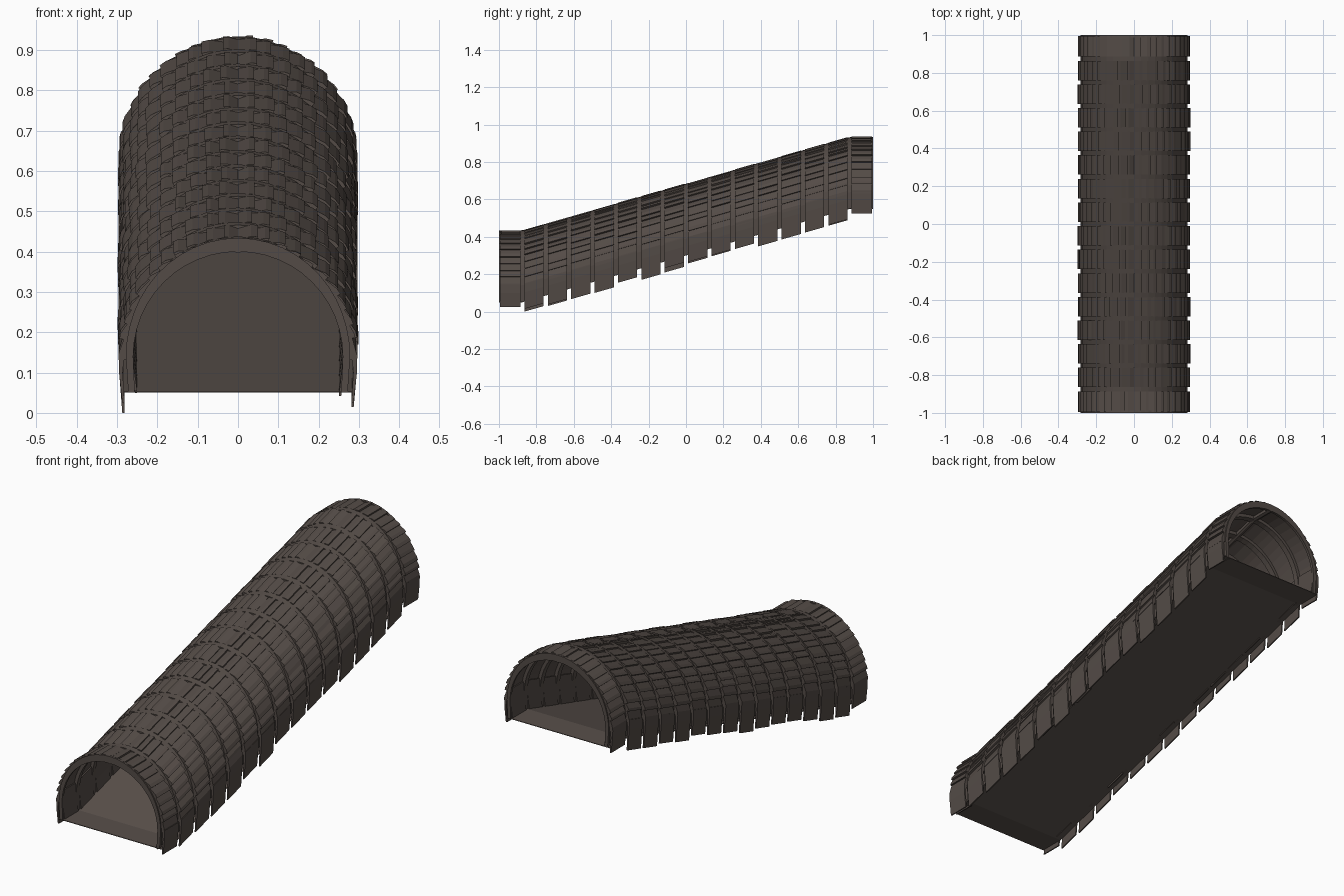
import bpy, bmesh, math, random

if "Cube" in bpy.data.objects:
    bpy.data.objects.remove(bpy.data.objects["Cube"])

random.seed(4)
ZC = 0.14            # height of the arch centre above the path
N = 16               # roof bays along the slope
BAY = 2.0 / N
GAP = 0.011          # half the gap between neighbouring bays


def material(name, rgb):
    m = bpy.data.materials.new(name)
    m.diffuse_color = (*rgb, 1)
    m.use_nodes = True
    m.node_tree.nodes["Principled BSDF"].inputs["Base Color"].default_value = m.diffuse_color
    return m


PLANK = material("dark weathered wood", (0.088, 0.071, 0.062))
FLOOR = material("brown floor", (0.100, 0.080, 0.070))


def rise(y):
    """Level landing, ramp, level landing."""
    return 0.5 * min(1, max(0, (y + 0.875) / 1.75))


def polar(r, a):
    return (r * math.sin(a), ZC + r * math.cos(a))


def prism(bm, pts, y0, y1):
    """Extrude an x-z outline from y0 to y1, following the ramp."""
    a = [bm.verts.new((x, y0, z + rise(y0))) for x, z in pts]
    b = [bm.verts.new((x, y1, z + rise(y1))) for x, z in pts]
    n = len(pts)
    for i in range(n):
        j = (i + 1) % n
        bm.faces.new((a[i], a[j], b[j], b[i]))
    bm.faces.new(a[::-1])
    bm.faces.new(b)


def finish(bm, name, mat):
    bmesh.ops.recalc_face_normals(bm, faces=bm.faces)
    me = bpy.data.meshes.new(name)
    bm.to_mesh(me)
    bm.free()
    me.materials.append(mat)
    ob = bpy.data.objects.new(name, me)
    bpy.context.collection.objects.link(ob)
    return ob


# Arched ribs at every bay boundary, built from short wedge blocks
def rib_section():
    inner, outer = [(0.256, 0.05)], [(0.272, 0.05)]
    steps = 24
    for i in range(steps + 1):
        a = math.pi / 2 - math.pi * i / steps
        inner.append(polar(0.260, a))
        outer.append(polar(0.294 - 0.016 * math.sin(a) ** 2, a))
    inner.append((-0.256, 0.05))
    outer.append((-0.272, 0.05))
    return inner, outer


bm = bmesh.new()
inner, outer = rib_section()
for k in range(N + 1):
    yc = -1 + k * BAY
    y0, y1 = max(-1, yc - 0.013), min(1, yc + 0.013)
    va = [[bm.verts.new((x, y, z + rise(y))) for x, z in line]
          for y in (y0, y1) for line in (inner, outer)]
    loop = [va[0], va[1], va[3], va[2]]     # front in, front out, back out, back in
    for i in range(len(inner) - 1):
        for s in range(4):
            p, q = loop[s], loop[(s + 1) % 4]
            bm.faces.new((p[i], p[i + 1], q[i + 1], q[i]))
    for i in (0, -1):
        bm.faces.new([l[i] for l in loop])
finish(bm, "arch_ribs", PLANK)

# Overlapping roof planks: each drops from a tucked upper edge to a proud lower edge
ROWS = 11
bm = bmesh.new()
for k in range(N):
    y0, y1 = -1 + k * BAY + GAP, -1 + (k + 1) * BAY - GAP
    if k == 0:
        y0 = -0.994
    if k == N - 1:
        y1 = 0.994
    for side in (1, -1):
        cuts = [0.0] + [(i + random.uniform(-0.2, 0.2)) / ROWS * math.pi / 2
                        for i in range(1, ROWS)] + [math.pi / 2 + 0.03]
        for a, b in zip(cuts, cuts[1:]):
            hi = 0.288 + random.uniform(-0.003, 0.002)
            lo = 0.297 + random.uniform(-0.003, 0.002)
            mid = a + (b - a) * 0.65
            pts = [polar(0.276, a), polar(hi, a), polar(lo - 0.001, mid),
                   polar(lo, b), polar(0.276, b)]
            prism(bm, [(side * x, z) for x, z in pts], y0, y1)
finish(bm, "roof_planks", PLANK)

# Hanging skirt boards with uneven lower ends, outside and inside the wall
out_bm, in_bm = bmesh.new(), bmesh.new()
for k in range(N):
    y0, y1 = -1 + k * BAY + GAP, -1 + (k + 1) * BAY - GAP
    for side in (1, -1):
        low = random.uniform(-0.012, 0.018)
        if k == 0:
            low, y0 = 0.025, -0.994
        elif k == 1:
            low = -0.003 if side < 0 else 0.012
        elif k == N - 1:
            low, y1 = 0.025, 0.994
        t = 0.006
        pts = [(0.296, 0.145), (0.295, 0.10), (0.287, low),
               (0.287 - t, low), (0.286, 0.10), (0.282, 0.145)]
        prism(out_bm, [(side * x, z) for x, z in pts], y0, y1)
        low = random.uniform(0.04, 0.055)
        pts = [(0.270, 0.19), (0.264, 0.19), (0.258, 0.11),
               (0.250, low), (0.256, low), (0.266, 0.11)]
        prism(in_bm, [(side * x, z) for x, z in pts], y0, y1)
finish(out_bm, "outer_skirt_boards", PLANK)
finish(in_bm, "inner_skirt_boards", PLANK)

# Ridge beam running under the crown of the arches
bm = bmesh.new()
for k in range(N):
    prism(bm, [(-0.012, 0.418), (0.012, 0.418), (0.012, 0.401), (0, 0.396), (-0.012, 0.401)],
          -1 + k * BAY, -1 + (k + 1) * BAY)
finish(bm, "ridge_beam", PLANK)

# Thin sloping floor sheet between two landings
bm = bmesh.new()
for y0, y1 in ((-1, -0.875), (-0.875, 0.875), (0.875, 1)):
    prism(bm, [(-0.284, 0.05), (0.284, 0.05), (0.284, 0.053), (-0.284, 0.053)], y0, y1)
finish(bm, "floor", FLOOR)
